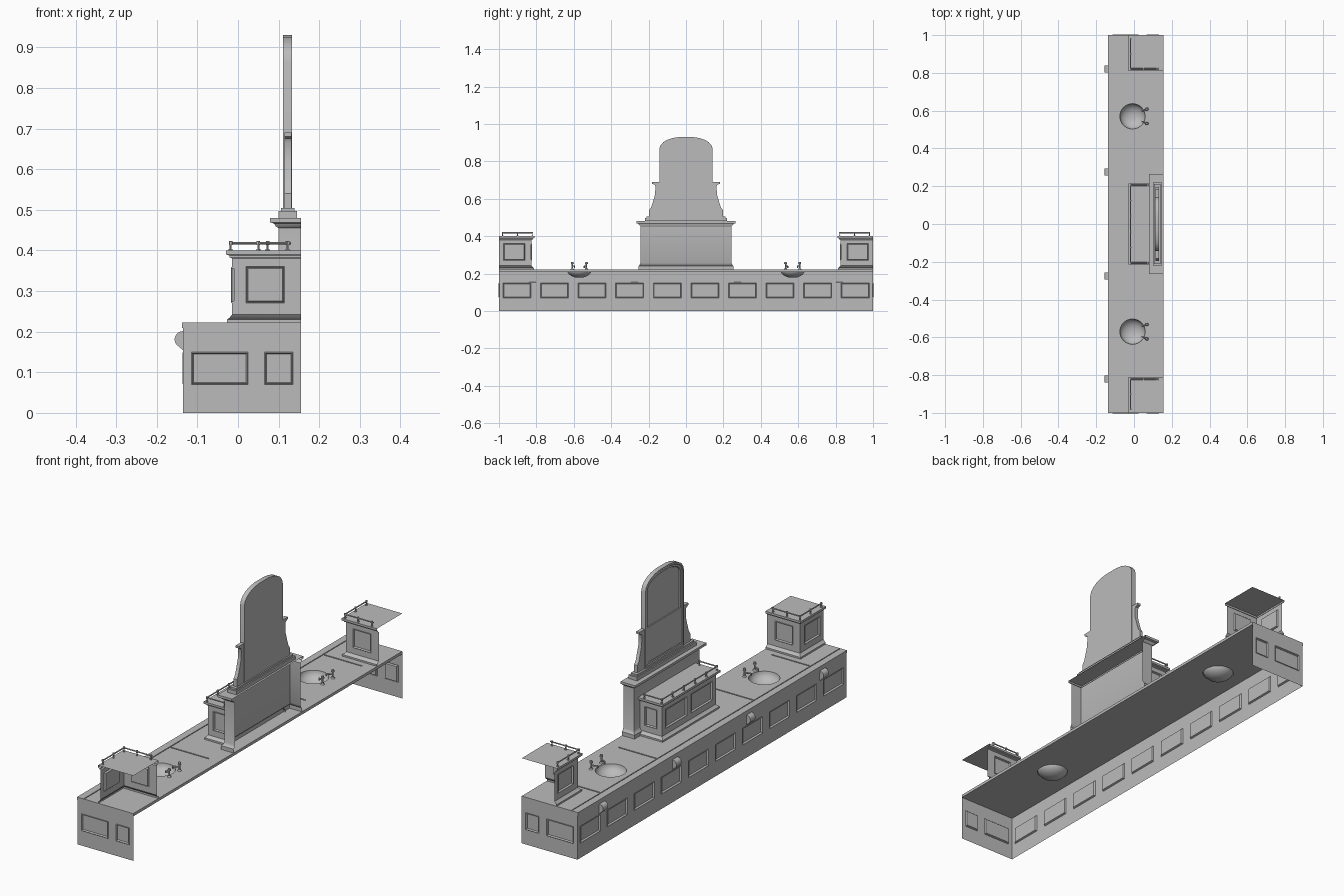
import bpy, bmesh, math
from mathutils import Vector

cube = bpy.data.objects.get("Cube")
if cube:
    bpy.data.objects.remove(cube)

GREY = (0.5, 0.5, 0.5, 1)
mat = bpy.data.materials.new("plain grey")
mat.use_nodes = True
mat.diffuse_color = GREY
mat.node_tree.nodes["Principled BSDF"].inputs["Base Color"].default_value = GREY


def finish(name, bm, mirror=False):
    """Turn a bmesh into an object, optionally mirrored across y = 0."""
    me = bpy.data.meshes.new(name)
    bm.to_mesh(me)
    bm.free()
    me.materials.append(mat)
    for p in me.polygons:
        p.use_smooth = True
    me.set_sharp_from_angle(angle=math.radians(35))
    ob = bpy.data.objects.new(name, me)
    bpy.context.collection.objects.link(ob)
    if mirror:
        mod = ob.modifiers.new("mirror", 'MIRROR')
        mod.use_axis = (False, True, False)
        mod.use_mirror_merge = False
    return ob


def add_box(bm, x0, x1, y0, y1, z0, z1):
    verts = bmesh.ops.create_cube(bm, size=1)["verts"]
    for v in verts:
        v.co = ((x0 + x1) / 2 + v.co.x * (x1 - x0),
                (y0 + y1) / 2 + v.co.y * (y1 - y0),
                (z0 + z1) / 2 + v.co.z * (z1 - z0))


def add_rod(bm, a, b, r0, r1=None, sides=10):
    a, b = Vector(a), Vector(b)
    d = b - a
    verts = bmesh.ops.create_cone(bm, cap_ends=True, segments=sides, radius1=r0,
                                  radius2=r0 if r1 is None else r1, depth=d.length)["verts"]
    rot = d.to_track_quat('Z', 'Y').to_matrix()
    for v in verts:
        v.co = rot @ v.co + (a + b) / 2


def add_loft(bm, rings, closed=False):
    rows = [[bm.verts.new(p) for p in ring] for ring in rings]
    n = len(rows[0])
    for lo, hi in zip(rows, rows[1:]):
        for i in range(n if closed else n - 1):
            j = (i + 1) % n
            bm.faces.new((lo[i], lo[j], hi[j], hi[i]))
    return rows


def moulding(name, path, profile, corner=None, cap=False, mirror=False):
    """Sweep (offset, z) steps along a mitred path of (x, y, out_x, out_y)."""
    bm = bmesh.new()
    rows = add_loft(bm, [[(x + ox * o, y + oy * o, z) for x, y, ox, oy in path]
                         for o, z in profile])
    if cap:
        ring = list(rows[-1])
        if corner:
            ring.append(bm.verts.new((*corner, profile[-1][1])))
        bm.faces.new(ring)
    return finish(name, bm, mirror)


def panelled_wall(name, a, b, z0, z1, spans, v0, v1, mirror=False):
    """Thin wall from a to b whose panels are framed by a bead and sunk."""
    bm = bmesh.new()
    a, b = Vector(a), Vector(b)
    length = (b - a).length
    d = (b - a) / length
    us = [0] + [u for s in spans for u in s] + [length]
    rings = [[(*(a + d * u), z) for u in us] for z in (z0, v0, v1, z1)]
    add_loft(bm, rings)
    bm.normal_update()
    bm.faces.ensure_lookup_table()
    cols = len(us) - 1
    panels = [bm.faces[cols + 1 + 2 * k] for k in range(len(spans))]
    for thick, depth in ((0.003, 0.002), (0.004, -0.008)):
        bmesh.ops.inset_individual(bm, faces=panels, thickness=thick, depth=depth)
    return finish(name, bm, mirror)


def plate(name, outline, x0, x1, sink=()):
    """Extrude a (y, z) outline from x0 back to x1, then inset the front face."""
    bm = bmesh.new()
    face = bm.faces.new([bm.verts.new((x0, y, z)) for y, z in outline])
    bm.normal_update()
    if face.normal.x > 0:
        face.normal_flip()
    back = bmesh.ops.extrude_face_region(bm, geom=[face], use_keep_orig=True)["geom"]
    for v in back:
        if isinstance(v, bmesh.types.BMVert):
            v.co.x = x1
    bmesh.ops.recalc_face_normals(bm, faces=bm.faces)
    front = min(bm.faces, key=lambda f: f.calc_center_median().x)
    for thick, depth in sink:
        bmesh.ops.inset_region(bm, faces=[front], thickness=thick, depth=depth,
                               use_even_offset=True)
    return finish(name, bm)


# Counter body: open shell with sunk panels
FRONT, BACK, TOP = -0.135, 0.155, 0.222
front_spans = [(0.02 + 0.201 * i, 0.17 + 0.201 * i) for i in range(10)]
panelled_wall("counter_front", (FRONT, 1), (FRONT, -1), 0, 0.21, front_spans, 0.07, 0.15)
panelled_wall("counter_end", (FRONT, -1), (BACK, -1), 0, 0.21,
              [(0.02, 0.16), (0.2, 0.27)], 0.07, 0.15, True)

# Worktop with sink holes and shallow joint grooves
SINK_X, SINK_Y, SINK_R = -0.008, 0.57, 0.067
grooves = [(-0.105, -0.101, -0.998, 0.998)]
grooves += [(-0.098, 0.1, y - 0.003, y + 0.003) for y in (-0.78, -0.36, 0.36, 0.78)]


def circle(y, r, z, n=40):
    return [(SINK_X + r * math.cos(2 * math.pi * i / n),
             y + r * math.sin(2 * math.pi * i / n), z) for i in range(n)]


loops = [[(x0, y0, TOP), (x1, y0, TOP), (x1, y1, TOP), (x0, y1, TOP)]
         for x0, x1, y0, y1 in grooves + [(-0.138, BACK, -1, 1)]]
loops += [circle(s * SINK_Y, SINK_R, TOP) for s in (-1, 1)]
bm = bmesh.new()
for pts in loops:
    vs = [bm.verts.new(p) for p in pts]
    for i, v in enumerate(vs):
        bm.edges.new((v, vs[i - 1]))
bmesh.ops.triangle_fill(bm, use_beauty=True, edges=bm.edges[:], normal=(0, 0, 1))
low = bmesh.ops.extrude_face_region(bm, geom=bm.faces[:], use_keep_orig=True)["geom"]
for v in low:
    if isinstance(v, bmesh.types.BMVert):
        v.co.z = 0.209
bmesh.ops.recalc_face_normals(bm, faces=bm.faces)
for x0, x1, y0, y1 in grooves:
    add_box(bm, x0, x1, y0, y1, 0.209, 0.218)
finish("worktop", bm)

# Sink bowls
bm = bmesh.new()
steps = [math.pi / 2 * k / 8 for k in range(8)]
rows = add_loft(bm, [circle(-SINK_Y, SINK_R * math.cos(t), TOP - 0.045 * math.sin(t))
                     for t in steps], True)
bm.faces.new(rows[-1])
bmesh.ops.reverse_faces(bm, faces=[f for f in bm.faces if f.normal.z < 0])
finish("sink_bowl", bm, True)

# Taps
bm = bmesh.new()
for dy in (-0.038, 0.038):
    x, y = 0.068, -SINK_Y + dy
    add_rod(bm, (x, y, TOP), (x, y, 0.228), 0.009, 0.006)
    add_rod(bm, (x, y, 0.228), (x, y, 0.252), 0.004)
    add_rod(bm, (x, y, 0.252), (x, y, 0.262), 0.008, 0.006)
    tip = (x - 0.026, y - dy * 0.3, 0.24)
    add_rod(bm, (x, y, 0.24), tip, 0.0035)
    add_rod(bm, tip, (tip[0], tip[1], 0.23), 0.0035)
finish("sink_taps", bm, True)

# Rounded knobs along the front
bm = bmesh.new()
arc = [(-0.136 - 0.02 * math.sin(t), 0.181 + 0.02 * math.cos(t))
       for t in [math.pi * 0.75 * k / 10 for k in range(11)]] + [(-0.134, 0.153)]
for y in (-0.82, -0.275):
    rows = add_loft(bm, [[(x, yy, z) for x, z in arc] for yy in (y - 0.019, y + 0.019)])
    for row in rows:
        bm.faces.new(row)
bmesh.ops.recalc_face_normals(bm, faces=bm.faces)
finish("front_knob", bm, True)

# Cabinets: plinth, panelled walls and capped cornice
PLINTH = [(0.012, TOP), (0.012, 0.23), (0.006, 0.234), (0, 0.242)]
CORNICE = [(0, 0.38), (0.006, 0.383), (0.006, 0.387), (0.014, 0.39), (0.014, 0.4)]
CF = -0.015
end_path = [(BACK, -0.825, 0, 1), (CF, -0.825, -1, 1), (CF, -1, -1, 0)]
mid_path = [(0.1, 0.2, 0, 1), (CF, 0.2, -1, 1), (CF, -0.2, -1, -1), (0.1, -0.2, 0, -1)]
for name, path, corner, mirror in (("end_cabinet", end_path, (BACK, -1), True),
                                   ("centre_cabinet", mid_path, None, False)):
    moulding(name + "_plinth", path, PLINTH, mirror=mirror)
    moulding(name + "_cornice", path, CORNICE, corner, True, mirror)
panelled_wall("end_cabinet_side", (BACK, -0.825), (CF, -0.825), 0.242, 0.38,
              [(0.04, 0.135)], 0.27, 0.36, True)
panelled_wall("end_cabinet_front", (CF, -0.825), (CF, -1), 0.242, 0.38,
              [(0.035, 0.15)], 0.27, 0.36, True)
panelled_wall("centre_cabinet_front", (CF, 0.2), (CF, -0.2), 0.242, 0.38,
              [(0.025, 0.185), (0.215, 0.375)], 0.27, 0.36)
panelled_wall("centre_cabinet_side", (CF, -0.2), (0.1, -0.2), 0.242, 0.38,
              [(0.025, 0.09)], 0.27, 0.36, True)

# Gallery rails on the cabinets
RX, RZ = -0.018, 0.418
rails = {"end_rail": ([(0.13, -0.822), (RX, -0.822), (RX, -0.985)],
                      [(0.122, -0.822), (0.05, -0.822), (RX, -0.822), (RX, -0.9), (RX, -0.98)]),
         "centre_rail": ([(0.08, -0.205), (RX, -0.205), (RX, 0)],
                         [(0.073, -0.205), (RX, -0.205), (RX, -0.125), (RX, -0.042)])}
for name, (path, posts) in rails.items():
    bm = bmesh.new()
    for p, q in zip(path, path[1:]):
        add_rod(bm, (*p, RZ), (*q, RZ), 0.003, sides=8)
    for p in posts:
        add_rod(bm, (*p, 0.4), (*p, RZ), 0.0025, sides=8)
        add_rod(bm, (*p, 0.4), (*p, 0.404), 0.005, sides=8)
        add_rod(bm, (*p, RZ - 0.005), (*p, RZ + 0.005), 0.0045, sides=8)
    finish(name, bm, True)

# Tall pier behind the centre cabinet
moulding("pier", [(BACK, 0.244, 0, 1), (0.1, 0.244, -1, 1),
                  (0.1, -0.244, -1, -1), (BACK, -0.244, 0, -1)],
         [(0.01, TOP), (0.01, 0.24), (0.004, 0.246), (0, 0.256), (0, 0.455), (0.007, 0.459),
          (0.011, 0.466), (0.021, 0.469), (0.021, 0.48)], cap=True)

# Stepped base under the looking glass
bm = bmesh.new()
add_box(bm, 0.1, 0.145, -0.22, 0.22, 0.48, 0.497)
add_box(bm, 0.106, 0.139, -0.212, 0.212, 0.497, 0.505)
finish("glass_base", bm)

# Flared side wings and arched frame with sunk glass
half = [(0.197, 0.505), (0.197, 0.54), (0.186, 0.555), (0.178, 0.58), (0.166, 0.62),
        (0.163, 0.665), (0.168, 0.675), (0.182, 0.68), (0.182, 0.69), (0.14, 0.69)]
plate("glass_wings", half + [(-y, z) for y, z in reversed(half)], 0.115, 0.132)
half = [(0.143, 0.505), (0.143, 0.865), (0.137, 0.885), (0.122, 0.902), (0.1, 0.915),
        (0.07, 0.925), (0.035, 0.93)]
plate("glass_frame", half + [(-y, z) for y, z in reversed(half)], 0.111, 0.133,
      ((0.008, 0), (0.003, -0.003), (0.009, 0), (0.003, -0.006)))
